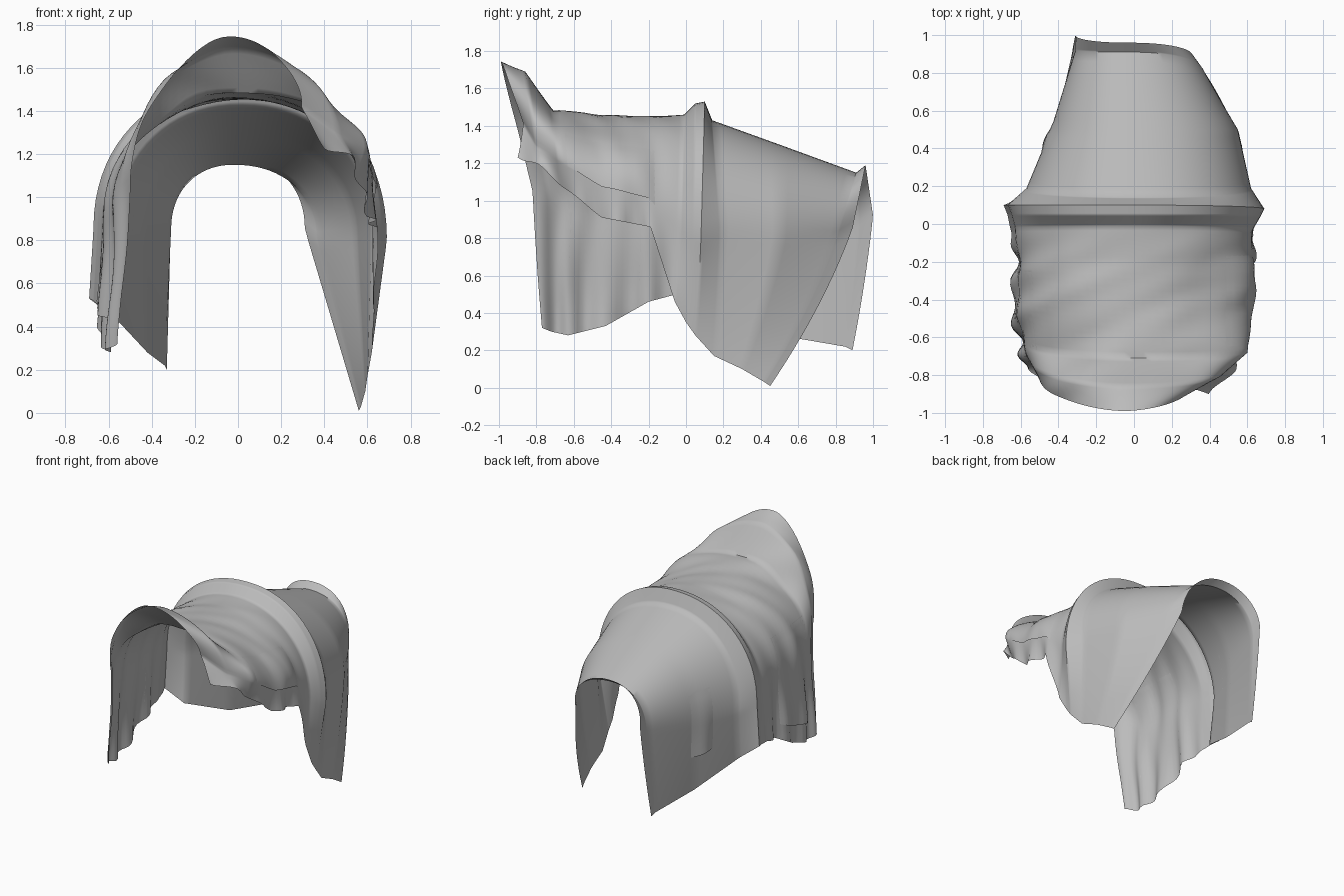
import bpy
import bmesh
from math import sin, cos, pi
from mathutils import Vector, noise

cube = bpy.data.objects.get("Cube")
if cube:
    bpy.data.objects.remove(cube)

# One plain cloth colour
cloth = bpy.data.materials.new("grey cloth")
cloth.use_nodes = True
grey = (.5, .5, .5, 1)
cloth.diffuse_color = grey
cloth.node_tree.nodes["Principled BSDF"].inputs["Base Color"].default_value = grey

# Lengthwise guide lines of the drape, listed from rear to front
crest = [(-.03, .96, 1.19), (-.02, .91, 1.15), (0, .5, 1.3), (.02, .14, 1.43),
         (.02, .1, 1.53), (.02, .05, 1.52), (.02, -.01, 1.46), (0, -.2, 1.45),
         (0, -.45, 1.46), (0, -.71, 1.48), (-.03, -.86, 1.69), (-.05, -.99, 1.74)]
left_side = [(.31, .89, .85), (.37, .8, .8), (.55, .5, .8), (.62, .19, .85),
             (.69, .08, .8), (.67, .04, .82), (.63, -.03, .85), (.62, -.2, 1.02),
             (.62, -.45, 1.08), (.6, -.68, 1.22), (.47, -.8, 1.3), (.3, -.87, 1.42)]
left_hem = [(.56, .45, .01), (.57, .42, .03), (.59, .3, .1), (.6, .15, .17),
            (.62, .05, .28), (.62, 0, .35), (.63, -.06, .46), (.63, -.19, .86),
            (.62, -.45, .91), (.57, -.66, 1.08), (.52, -.78, 1.18), (.43, -.9, 1.26)]
right_side = [(-.31, 1, .92), (-.31, .92, .85), (-.44, .5, .8), (-.57, .19, .8),
              (-.67, .1, .85), (-.65, .05, .87), (-.63, -.02, .88), (-.61, -.2, .9),
              (-.61, -.42, .9), (-.59, -.62, .9), (-.55, -.73, 1), (-.5, -.82, 1.05)]
right_hem = [(-.33, .89, .2), (-.34, .85, .22), (-.42, .5, .28), (-.56, .15, .43),
             (-.69, .1, .53), (-.67, .05, .52), (-.65, -.05, .5), (-.63, -.2, .46),
             (-.62, -.43, .33), (-.6, -.63, .28), (-.58, -.72, .3), (-.57, -.77, .32)]
LAST = len(crest) - 1
RIDGE, HOOD = 5, 9


def along(guide, s):
    i = min(int(s), LAST - 1)
    return Vector(guide[i]).lerp(Vector(guide[i + 1]), s - i)


def cloth_point(s, t, lift=0):
    """Point at length s and across t, where t runs from right hem -1 to left hem 1."""
    side, hem = (left_side, left_hem) if t > 0 else (right_side, right_hem)
    top, mid, low = along(crest, s), along(side, s), along(hem, s)
    a = abs(t)
    if a < .6:
        # rounded upper quarter, full at the rear and peaked at the hood
        angle = a / .6 * pi / 2
        power = .93 + .07 * min(max(s - RIDGE, 0), 1) + .08 * max(s - HOOD, 0)
        across, up = sin(angle) ** power, max(cos(angle), 0) ** power
        p = Vector((top.x + (mid.x - top.x) * across,
                    mid.y + (top.y - mid.y) * up,
                    mid.z + (top.z - mid.z) * up))
    else:
        # hanging lower part
        f = (a - .6) / .4
        p = mid.lerp(low, f)
        p.y += (mid.y - low.y) * f * (1 - f) * .3
    outward = Vector((p.x, 0, max(p.z - .9, 0))).normalized()

    # diagonal creases over the front half, uneven pleats on the hanging panels
    front = min(max(-p.y * 4, 0), 1)
    crease = noise.noise(Vector((p.x * 2 + p.y, p.y * 7 - p.x * 3, p.z * 2)))
    shift = front * crease * .03 * min(1, a * 3 + .3)
    if t < 0:
        shift += front * max(a - .5, 0) * .05 * sin(p.y * 34 + sin(p.y * 9))
    elif s > RIDGE + 1:
        shift += front * max(a - .5, 0) * .05 * sin(p.y * 30)
    return p + outward * (shift + lift)


def sheet(name, s_range, t_range, rows, columns, lift=lambda u, v: 0):
    bm = bmesh.new()
    grid = []
    for i in range(rows + 1):
        u = i / rows
        s = s_range[0] + (s_range[1] - s_range[0]) * u
        row = []
        for j in range(columns + 1):
            v = j / columns
            t = t_range[0] + (t_range[1] - t_range[0]) * v
            row.append(bm.verts.new(cloth_point(s, t, lift(u, v))))
        grid.append(row)
    for r, q in zip(grid, grid[1:]):
        for j in range(columns):
            bm.faces.new((r[j], r[j + 1], q[j + 1], q[j]))
    bmesh.ops.recalc_face_normals(bm, faces=bm.faces)
    mesh = bpy.data.meshes.new(name)
    bm.to_mesh(mesh)
    bm.free()
    mesh.materials.append(cloth)
    obj = bpy.data.objects.new(name, mesh)
    bpy.context.collection.objects.link(obj)
    bpy.context.view_layer.objects.active = obj
    obj.select_set(True)
    bpy.ops.object.shade_smooth_by_angle(angle=.9)
    obj.select_set(False)


def bulge(u, v):
    return .025 * sin(pi * u) * v


# Main drape, with loose folds lying on its sides
sheet("draped_cloth", (0, LAST), (-1, 1), LAST * 8, 64)
sheet("right_rear_fold", (1.9, 2.4), (-.45, -.8), 6, 10, bulge)
sheet("left_shoulder_fold", (6.8, 8.8), (.35, .62), 20, 8, bulge)
sheet("right_front_fold", (7.2, 9), (-.4, -.9), 16, 12, bulge)
